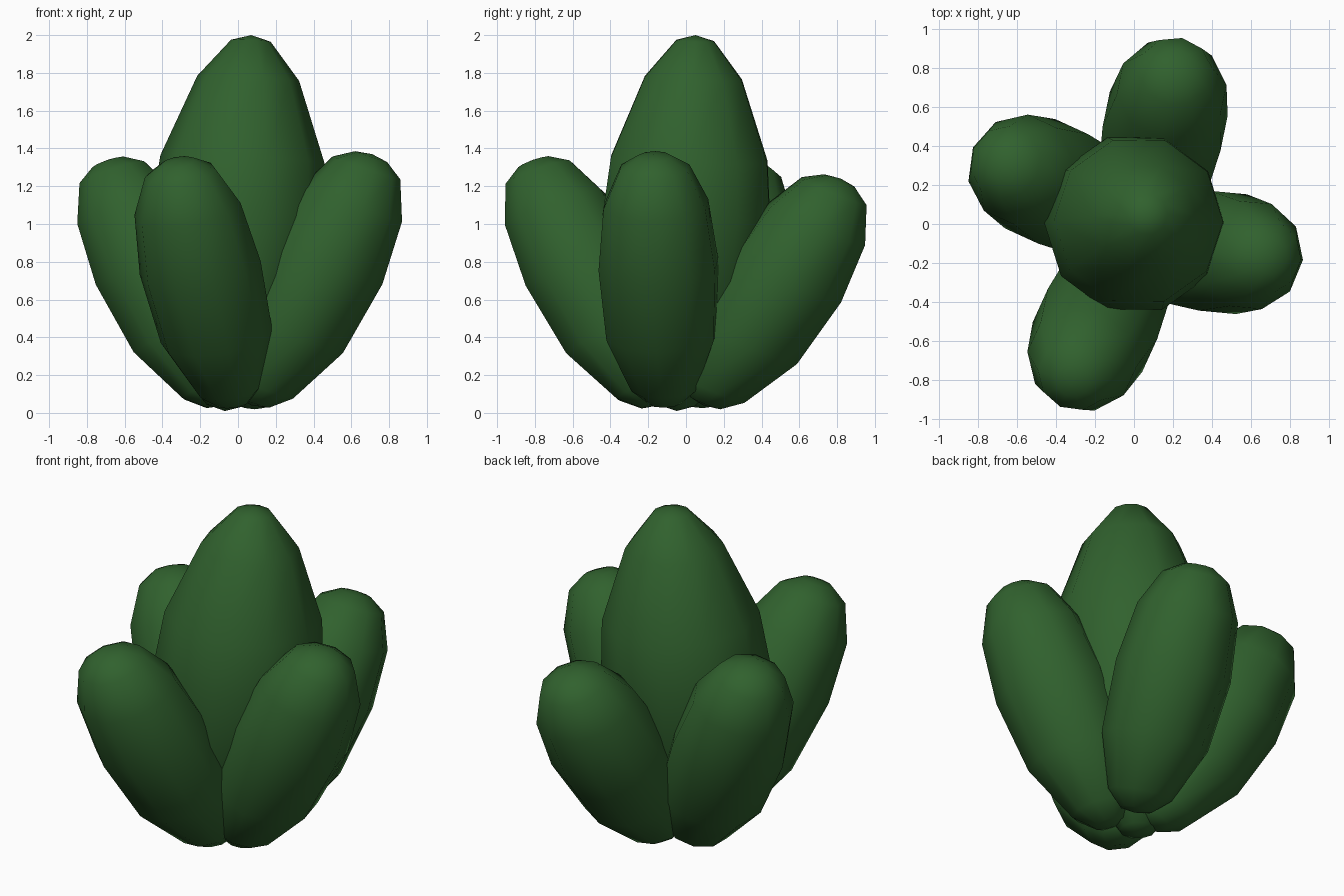
import bpy, bmesh, math
from mathutils import Vector

if "Cube" in bpy.data.objects:
    bpy.data.objects.remove(bpy.data.objects["Cube"])

green = bpy.data.materials.new("leaf_green")
green.diffuse_color = (0.03, 0.12, 0.027, 1)
green.use_nodes = True
green.node_tree.nodes["Principled BSDF"].inputs["Base Color"].default_value = green.diffuse_color

# (fraction along the axis, radius)
LEAF = [(0.0, 0), (0.012, 0.09), (0.07, 0.18), (0.28, 0.30), (0.56, 0.325),
        (0.80, 0.285), (0.945, 0.19), (0.99, 0.09), (1, 0)]
BUD = [(0.0, 0), (0.015, 0.1), (0.09, 0.22), (0.2, 0.33), (0.36, 0.43),
       (0.52, 0.465), (0.67, 0.435), (0.885, 0.27), (0.985, 0.105), (1, 0)]


def pod(name, base, tip, profile, sides=10, bow=0.0):
    """Lathe a rounded pod from base to tip, bowed outward, rings eased to level."""
    base, tip = Vector(base), Vector(tip)
    axis = tip - base
    up = Vector((0, 0, 1))
    rot = up.rotation_difference(axis.normalized().lerp(up, 0.28))
    out = Vector((axis.x, axis.y, 0)).normalized() * bow
    turn = math.atan2(axis.y, axis.x)
    bm = bmesh.new()
    rings = []
    for t, r in profile:
        c = base + axis * t + out * math.sin(math.pi * t)
        if r == 0:
            rings.append([bm.verts.new(c)] * sides)
        else:
            angles = [turn + math.tau * i / sides for i in range(sides)]
            rings.append([bm.verts.new(c + rot @ Vector((
                r * math.cos(a), r * math.sin(a), 0))) for a in angles])
    for a, b in zip(rings, rings[1:]):
        for i in range(sides):
            j = (i + 1) % sides
            bm.faces.new(list(dict.fromkeys((a[i], a[j], b[j], b[i]))))
    bmesh.ops.recalc_face_normals(bm, faces=bm.faces)
    for f in bm.faces:
        f.smooth = True
    mesh = bpy.data.meshes.new(name)
    bm.to_mesh(mesh)
    bm.free()
    mesh.materials.append(green)
    bpy.context.collection.objects.link(bpy.data.objects.new(name, mesh))


# Tall central bud
pod("center_leaf", (-0.07, -0.05, 0.01), (0.07, 0.05, 2.0), BUD)

# Four leaves leaning outward
pod("right_leaf", (0.07, -0.11, 0.04), (0.71, -0.17, 1.37), LEAF, bow=0.03)
pod("front_leaf", (-0.02, -0.15, 0.04), (-0.32, -0.81, 1.34), LEAF, bow=0.03)
pod("left_leaf", (-0.08, 0.05, 0.04), (-0.69, 0.33, 1.34), LEAF, bow=0.03)
pod("back_leaf", (0.07, 0.09, 0.04), (0.22, 0.82, 1.24), LEAF, bow=0.03)
